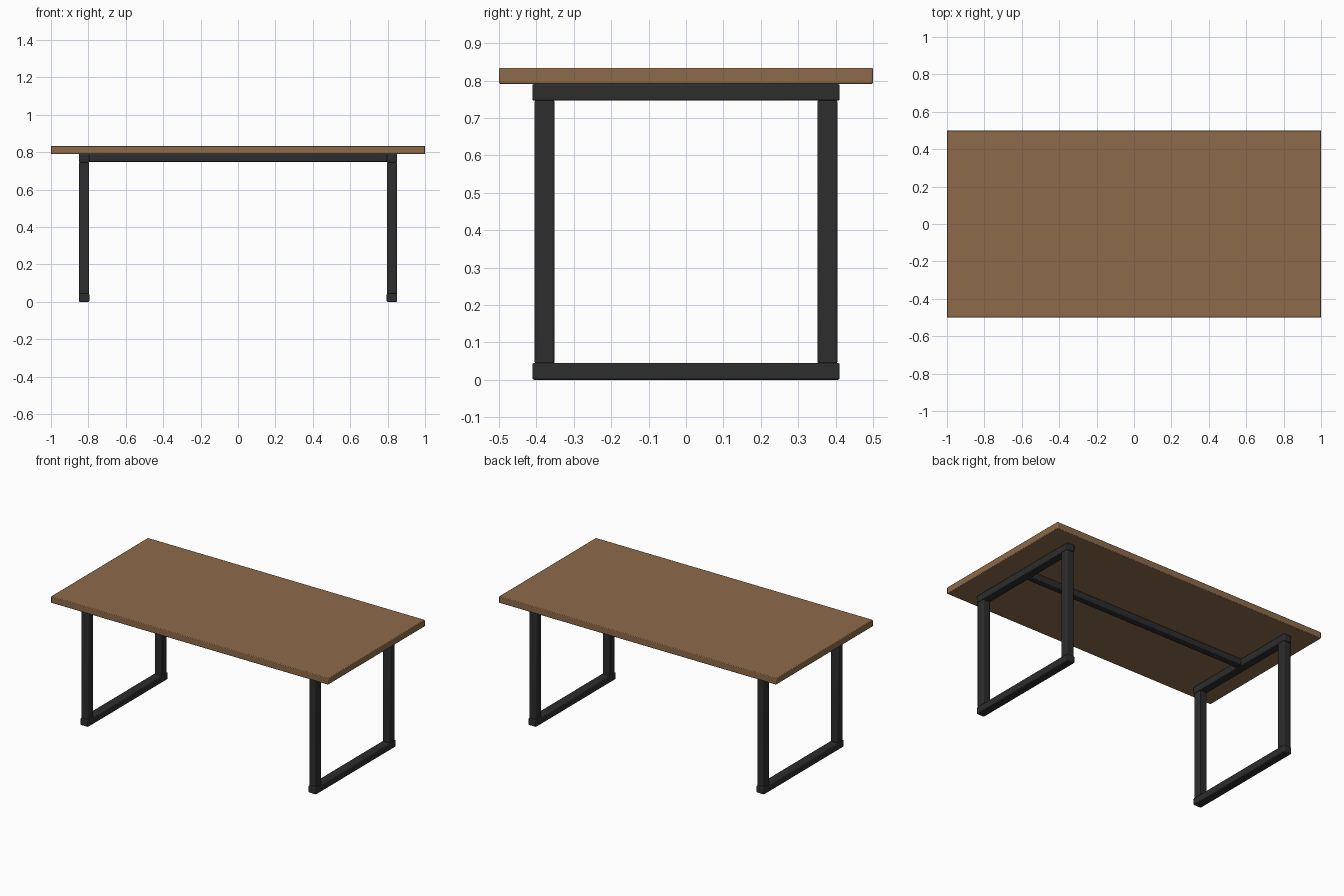
import bpy

if "Cube" in bpy.data.objects:
    bpy.data.objects.remove(bpy.data.objects["Cube"])


def material(name, rgb):
    m = bpy.data.materials.new(name)
    m.diffuse_color = (*rgb, 1)
    m.use_nodes = True
    m.node_tree.nodes["Principled BSDF"].inputs["Base Color"].default_value = m.diffuse_color
    return m


wood = material("brown wood", (0.27, 0.146, 0.068))
metal = material("black metal", (0.026, 0.026, 0.026))


def box(name, center, size, mat, bevel=0.005):
    bpy.ops.mesh.primitive_cube_add(size=1, location=center)
    ob = bpy.context.object
    ob.name = name
    ob.scale = size
    bpy.ops.object.transform_apply(location=False, rotation=False, scale=True)
    ob.data.materials.append(mat)
    b = ob.modifiers.new("soft edges", 'BEVEL')
    b.width = bevel
    b.segments = 2
    bpy.ops.object.shade_smooth_by_angle()
    return ob


# Table top
box("table_top", (0, 0, 0.8125), (2, 1, 0.043), wood, 0.004)

# Two rectangular leg frames
for side, sx in (("left", -1), ("right", 1)):
    x = sx * 0.823
    box(side + "_foot_rail", (x, 0, 0.0225), (0.056, 0.822, 0.045), metal)
    box(side + "_top_rail", (x, 0, 0.7685), (0.056, 0.822, 0.045), metal)
    for end, sy in (("front", -1), ("back", 1)):
        box(f"{side}_{end}_leg", (x, sy * 0.378, 0.3955), (0.053, 0.053, 0.705), metal)

# Long beam under the top joining the frames
box("cross_beam", (0, 0, 0.770), (1.6, 0.045, 0.042), metal)
